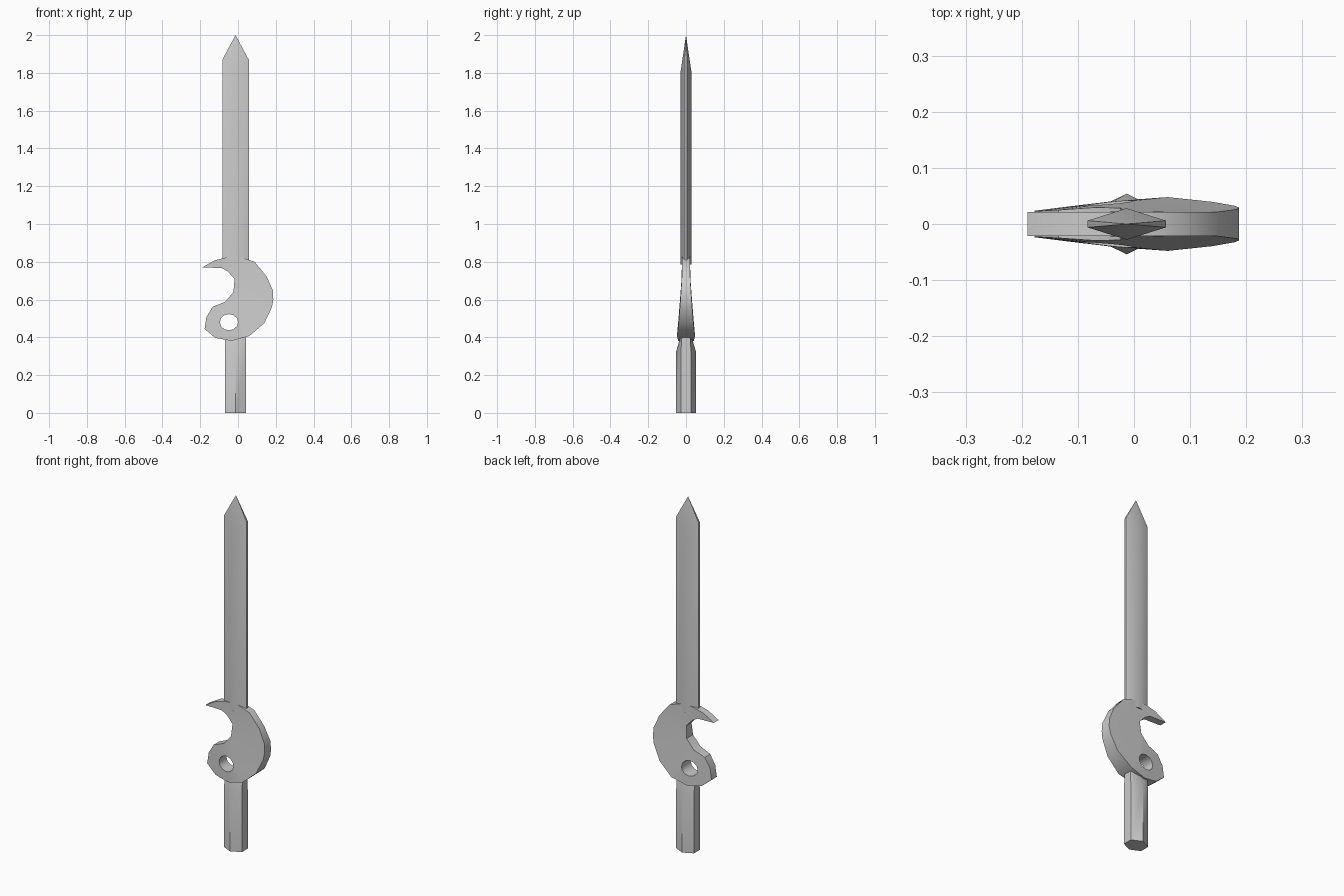
import bpy, bmesh, math

cube = bpy.data.objects.get("Cube")
if cube:
    bpy.data.objects.remove(cube, do_unlink=True)

AXIS = -0.013  # x of the blade and handle centre line

steel = bpy.data.materials.new("plain_grey")
steel.use_nodes = True
steel.diffuse_color = (0.6, 0.6, 0.6, 1)
steel.node_tree.nodes["Principled BSDF"].inputs["Base Color"].default_value = (0.6, 0.6, 0.6, 1)


def finish(name, bm, angle):
    """Turn a bmesh into a shaded object."""
    bmesh.ops.recalc_face_normals(bm, faces=bm.faces)
    mesh = bpy.data.meshes.new(name)
    bm.to_mesh(mesh)
    bm.free()
    mesh.materials.append(steel)
    obj = bpy.data.objects.new(name, mesh)
    bpy.context.collection.objects.link(obj)
    bpy.ops.object.select_all(action='DESELECT')
    obj.select_set(True)
    bpy.context.view_layer.objects.active = obj
    bpy.ops.object.shade_smooth_by_angle(angle=math.radians(angle))
    return obj


def hexagon(bm, half_x, edge_y, ridge_y, edge_z, ridge_z):
    """Six-sided ring with a ridge at front and back."""
    ring = [(half_x, -edge_y, edge_z), (half_x, edge_y, edge_z), (0, ridge_y, ridge_z),
            (-half_x, edge_y, edge_z), (-half_x, -edge_y, edge_z), (0, -ridge_y, ridge_z)]
    return [bm.verts.new((AXIS + x, y, z)) for x, y, z in ring]


def bridge(bm, lower, upper):
    n = len(lower)
    for i in range(n):
        j = (i + 1) % n
        bm.faces.new((lower[i], lower[j], upper[j], upper[i]))


# Blade: flattened hexagon drawn to a point
bm = bmesh.new()
base = hexagon(bm, 0.07, 0.006, 0.028, 0.785, 0.785)
shoulder = hexagon(bm, 0.07, 0.006, 0.028, 1.87, 1.81)
tip = bm.verts.new((AXIS, 0, 2.0))
bm.faces.new(base)
bridge(bm, base, shoulder)
for i in range(6):
    bm.faces.new((shoulder[i], shoulder[(i + 1) % 6], tip))
finish("blade", bm, 40)

# Handle: hexagonal bar whose ridges thin out under the guard
bm = bmesh.new()
rings = [hexagon(bm, 0.056, 0.027, 0.054, 0, 0),
         hexagon(bm, 0.056, 0.027, 0.054, 0.32, 0.32),
         hexagon(bm, 0.056, 0.022, 0.03, 0.4, 0.4)]
for lower, upper in zip(rings, rings[1:]):
    bridge(bm, lower, upper)
bm.faces.new(rings[0])
bm.faces.new(rings[-1])
finish("handle", bm, 40)

# Guard: hooked crescent with a round hole, thickest at its lower edge
outline = [(-0.19, 0.77), (-0.125, 0.807), (-0.055, 0.825), (0.013, 0.825), (0.087, 0.8),
           (0.15, 0.725), (0.184, 0.65), (0.187, 0.6), (0.18, 0.56), (0.14, 0.476),
           (0.06, 0.407), (-0.035, 0.381), (-0.12, 0.397), (-0.177, 0.444), (-0.167, 0.508),
           (-0.135, 0.561), (-0.07, 0.587), (-0.024, 0.64), (-0.018, 0.709),
           (-0.055, 0.749), (-0.087, 0.767)]
hole = [(-0.048 + 0.048 * math.cos(math.tau * i / 12), 0.48 + 0.043 * math.sin(math.tau * i / 12))
        for i in range(12)]


def half_thickness(x, z):
    dx = x - 0.04
    return max(0.021, 0.05 - 0.08 * math.hypot(dx * (1.5 if dx < 0 else 1), z - 0.39))


bm = bmesh.new()
loops = {}
for side in (-1, 1):
    loops[side] = []
    edges = []
    for points in (outline, hole):
        verts = [bm.verts.new((x, 0, z)) for x, z in points]
        edges += [bm.edges.new((verts[i - 1], verts[i])) for i in range(len(verts))]
        loops[side].append(verts)
    # fill while flat, then push out to the face of the guard
    bmesh.ops.triangle_fill(bm, use_beauty=True, use_dissolve=False, edges=edges)
    for v in (v for loop in loops[side] for v in loop):
        v.co.y = side * half_thickness(v.co.x, v.co.z)
for front, back in zip(loops[-1], loops[1]):
    bridge(bm, front, back)
finish("guard", bm, 35)
